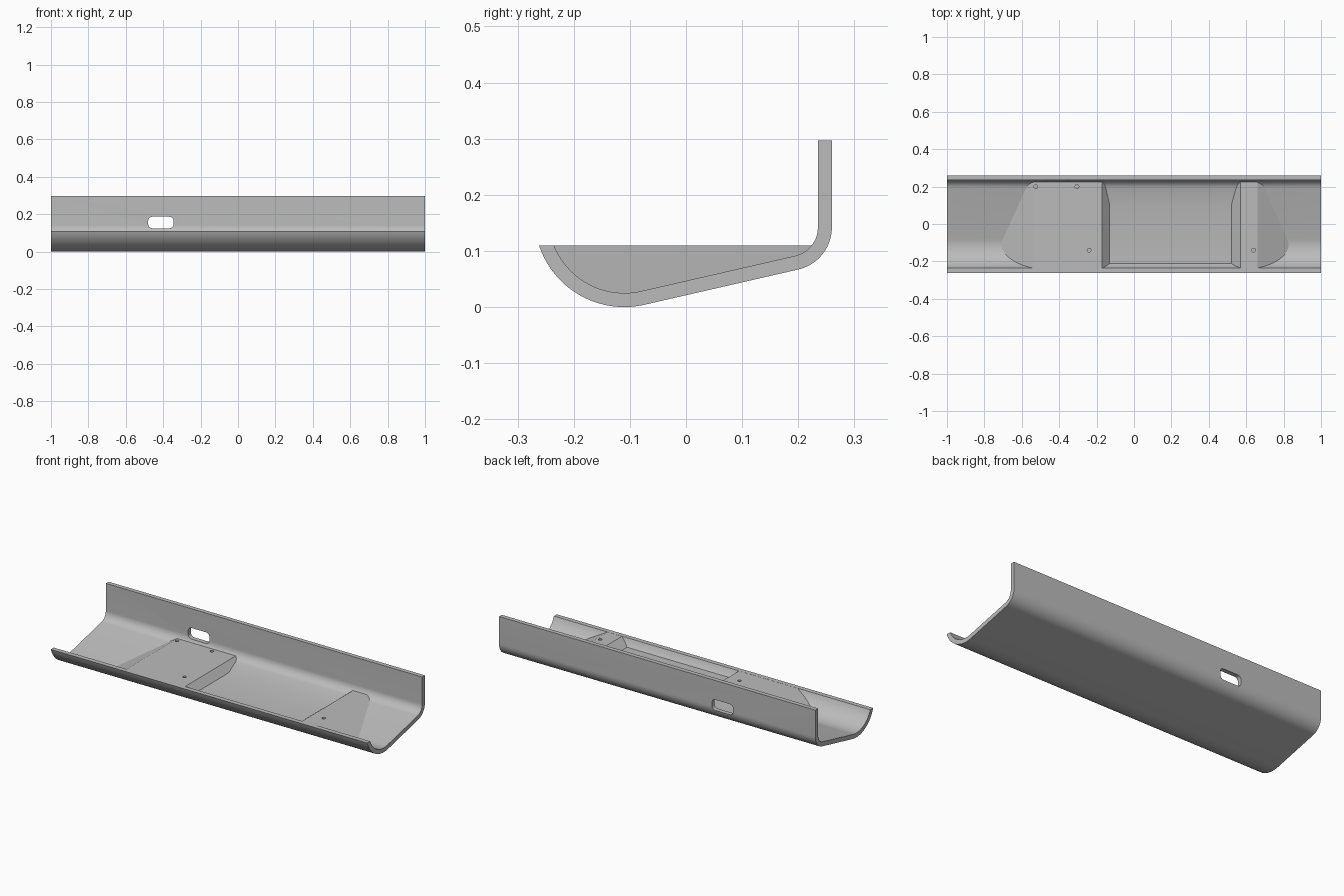
import bpy, bmesh, math
from mathutils import Vector

cube = bpy.data.objects.get("Cube")
if cube:
    bpy.data.objects.remove(cube, do_unlink=True)

grey = bpy.data.materials.new("mid grey")
grey.use_nodes = True
grey.diffuse_color = (0.5, 0.5, 0.5, 1)
grey.node_tree.nodes["Principled BSDF"].inputs["Base Color"].default_value = (0.5, 0.5, 0.5, 1)


def prism(name, points, axis, start, end):
    """Extrude a closed 2D outline along one axis (outline uses the other two, in order)."""
    bm = bmesh.new()
    verts = []
    for p in points:
        co = list(p)
        co.insert(axis, start)
        verts.append(bm.verts.new(co))
    face = bm.faces.new(verts)
    res = bmesh.ops.extrude_face_region(bm, geom=[face])
    move = Vector((0, 0, 0))
    move[axis] = end - start
    bmesh.ops.translate(bm, vec=move, verts=[g for g in res["geom"] if isinstance(g, bmesh.types.BMVert)])
    bmesh.ops.recalc_face_normals(bm, faces=bm.faces)
    mesh = bpy.data.meshes.new(name)
    bm.to_mesh(mesh)
    bm.free()
    mesh.materials.append(grey)
    obj = bpy.data.objects.new(name, mesh)
    bpy.context.collection.objects.link(obj)
    return obj


def arc(cx, cy, r, a0, a1, n):
    """Points on an arc, angles in degrees."""
    angles = [math.radians(a0 + (a1 - a0) * i / n) for i in range(n + 1)]
    return [(cx + r * math.cos(a), cy + r * math.sin(a)) for a in angles]


def combine(obj, other, operation):
    """Apply a boolean and discard the helper."""
    mod = obj.modifiers.new("cut", "BOOLEAN")
    mod.object, mod.operation, mod.solver = other, operation, "EXACT"
    bpy.ops.object.select_all(action="DESELECT")
    bpy.context.view_layer.objects.active = obj
    obj.select_set(True)
    bpy.ops.object.modifier_apply(modifier=mod.name)
    bpy.data.objects.remove(other, do_unlink=True)


RIM, TOP, THICK, TILT = 0.11, 0.297, 0.025, -77.1


def channel_side(inset):
    """Skin of the channel section, from the front rim round to the back wall."""
    r = 0.16 - inset
    rim_angle = 180 + math.degrees(math.asin((0.16 - RIM) / r))
    return (arc(-0.11, 0.16, r, rim_angle, 360 + TILT, 20)
            + arc(0.183, 0.142, 0.077 - inset, TILT, 0, 14))


# Channel: constant section along x
outer, inner = channel_side(0), channel_side(THICK)
section = outer + [(0.26, TOP), (0.26 - THICK, TOP)] + inner[::-1]
body = prism("channel_tray", section, 0, -1, 1)

# Raised pads with sloping ends and a lower shelf between them
pad = RIM - 0.0005
pads = prism("raised_pads", [(-0.74, 0.008), (-0.54, pad), (-0.17, pad), (-0.13, 0.07),
                             (0.52, 0.07), (0.57, pad), (0.66, pad), (0.86, 0.008)],
             1, -0.25, 0.25)
hollow = channel_side(THICK + -0.003)
core = prism("hollow_core", hollow + [(hollow[-1][0], 0.2), (hollow[0][0], 0.2)], 0, -0.95, 0.95)
combine(pads, core, "INTERSECT")
combine(body, pads, "UNION")

# Rounded slot through the back wall
r = 0.022
slot = []
for i, (x, z) in enumerate([(-0.345 - r, 0.187 - r), (-0.48 + r, 0.187 - r),
                            (-0.48 + r, 0.125 + r), (-0.345 - r, 0.125 + r)]):
    slot += arc(x, z, r, 90 * i, 90 * i + 90, 6)
combine(body, prism("slot_cutter", slot, 1, 0.2, 0.3), "DIFFERENCE")

# Blind screw holes in the pads
for x, y in [(-0.525, 0.2), (-0.305, 0.2), (-0.24, -0.14), (0.64, -0.14)]:
    hole = prism("hole_cutter", arc(x, y, 0.01, 0, 345, 23), 2, 0.082, 0.14)
    combine(body, hole, "DIFFERENCE")

bpy.ops.object.select_all(action="DESELECT")
bpy.context.view_layer.objects.active = body
body.select_set(True)
bpy.ops.object.shade_smooth_by_angle(angle=math.radians(20))
